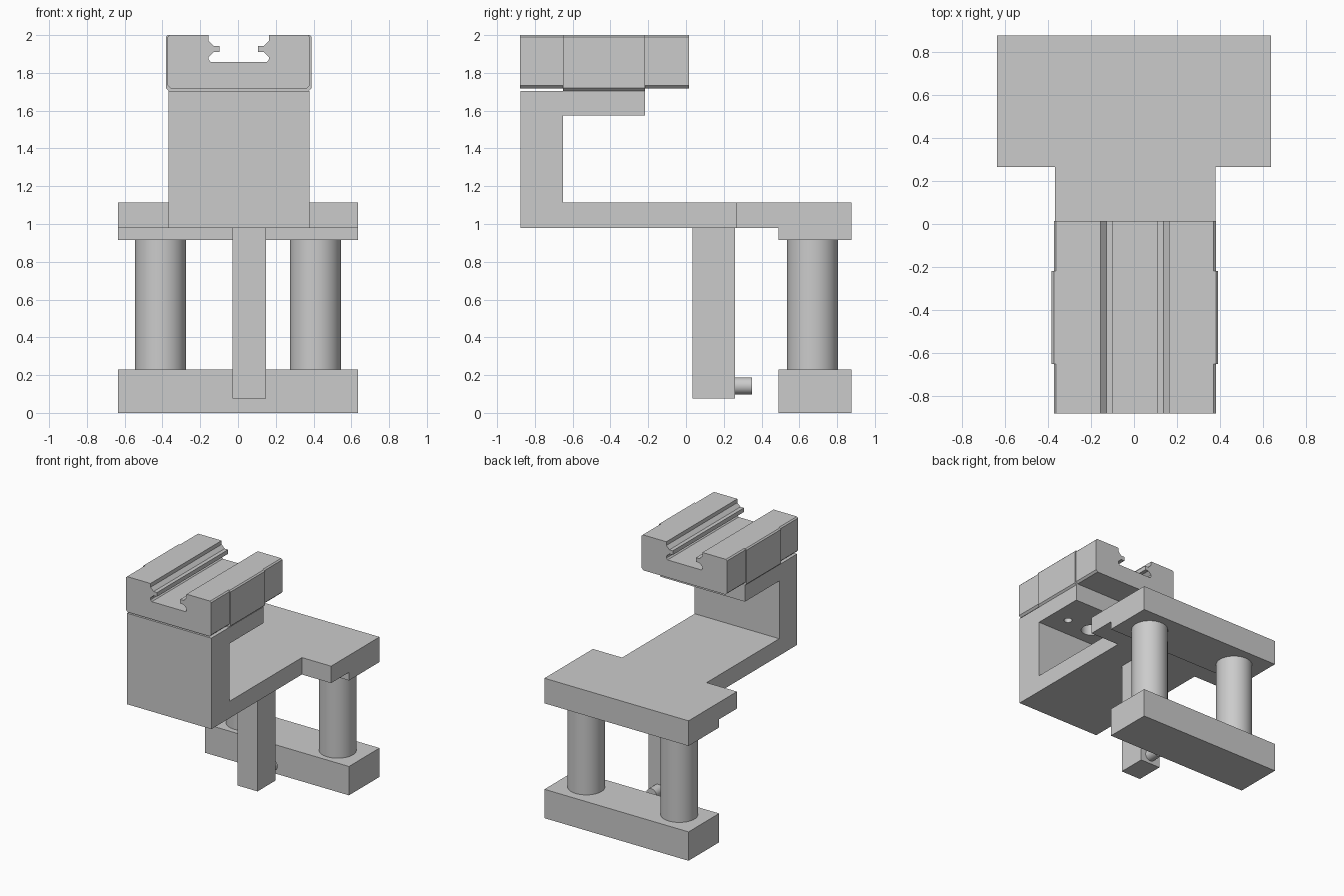
import bpy, bmesh, math
from mathutils import Vector, Matrix

cube = bpy.data.objects.get("Cube")
if cube:
    bpy.data.objects.remove(cube, do_unlink=True)

grey = bpy.data.materials.new("plain grey")
grey.use_nodes = True
colour = (0.6, 0.6, 0.6, 1)
grey.diffuse_color = colour
grey.node_tree.nodes["Principled BSDF"].inputs["Base Color"].default_value = colour


def finish(name, bm):
    bmesh.ops.recalc_face_normals(bm, faces=bm.faces)
    mesh = bpy.data.meshes.new(name)
    bm.to_mesh(mesh)
    bm.free()
    mesh.materials.append(grey)
    obj = bpy.data.objects.new(name, mesh)
    bpy.context.collection.objects.link(obj)
    return obj


def extrude(name, profile, axis, lo, hi):
    """Extrude a profile along x (points are y,z) or y (points are x,z)."""
    bm = bmesh.new()
    at = (lambda a, b: (lo, a, b)) if axis == "x" else (lambda a, b: (a, lo, b))
    face = bm.faces.new([bm.verts.new(at(a, b)) for a, b in profile])
    new = bmesh.ops.extrude_face_region(bm, geom=[face])["geom"]
    shift = Vector((hi - lo, 0, 0)) if axis == "x" else Vector((0, hi - lo, 0))
    bmesh.ops.translate(bm, vec=shift, verts=[v for v in new if isinstance(v, bmesh.types.BMVert)])
    return finish(name, bm)


def box(name, x0, x1, y0, y1, z0, z1):
    return extrude(name, [(y0, z0), (y1, z0), (y1, z1), (y0, z1)], "x", x0, x1)


def cylinder(name, centre, radius, length, axis="z"):
    bm = bmesh.new()
    bmesh.ops.create_cone(bm, cap_ends=True, segments=48, radius1=radius, radius2=radius, depth=length)
    if axis == "y":
        bmesh.ops.rotate(bm, verts=bm.verts, matrix=Matrix.Rotation(math.pi / 2, 3, "X"))
    bmesh.ops.translate(bm, verts=bm.verts, vec=centre)
    obj = finish(name, bm)
    smooth(obj)
    return obj


def smooth(obj):
    bpy.ops.object.select_all(action="DESELECT")
    obj.select_set(True)
    bpy.context.view_layer.objects.active = obj
    bpy.ops.object.shade_smooth_by_angle(angle=math.radians(30))


# C-shaped bracket
bracket = extrude("bracket", [(-0.875, 0.98), (0.265, 0.98), (0.265, 1.115), (-0.65, 1.115),
                              (-0.65, 1.575), (-0.218, 1.575), (-0.218, 1.705), (-0.875, 1.705)],
                  "x", -0.367, 0.378)

# Screw holes in the underside of the upper arm
for name, x, radius in (("left", 0.23, 0.03), ("middle", 0.005, 0.075), ("right", -0.22, 0.03)):
    cutter = cylinder(name + "_hole_cutter", (x, -0.49, 1.6), radius, 0.2)
    cutter.hide_render = True
    cutter.hide_set(True)
    cutter.display_type = "WIRE"
    cut = bracket.modifiers.new(name + "_hole", "BOOLEAN")
    cut.object = cutter
    cut.operation = "DIFFERENCE"
    cut.solver = "EXACT"

# Wide rear plate with a thicker rear edge
extrude("rear_plate", [(0.265, 0.98), (0.49, 0.98), (0.49, 0.915), (0.875, 0.915),
                       (0.875, 1.115), (0.265, 1.115)], "x", -0.635, 0.635)

# Foot bar and columns
box("foot_bar", -0.635, 0.635, 0.49, 0.875, 0, 0.23)
for side, x in (("left", 0.41), ("right", -0.41)):
    cylinder(side + "_column", (x, 0.67, 0.5725), 0.135, 0.685)

# Hanging post and its peg
box("hanging_post", -0.028, 0.148, 0.035, 0.26, 0.075, 0.98)
cylinder("post_peg", (0.06, 0.305, 0.143), 0.045, 0.09, "y")

# Slotted clamp block: half outline mirrored about its centre line
CENTRE = 0.004


def clamp(name, half, bottom, bevel, y0, y1):
    side = [(half - bevel, bottom), (half, bottom + bevel), (half, 1.99), (half - 0.01, 2.0),
            (0.159, 2.0), (0.159, 1.97), (0.132, 1.943), (0.102, 1.943), (0.102, 1.91),
            (0.132, 1.91), (0.159, 1.885), (0.159, 1.87), (0.148, 1.858)]
    outline = [(CENTRE + x, z) for x, z in side] + [(CENTRE - x, z) for x, z in reversed(side)]
    return extrude(name, outline, "y", y0, y1)


clamp("clamp_front", 0.376, 1.718, 0.015, -0.88, -0.65)
clamp("clamp_middle", 0.386, 1.705, 0.015, -0.65, -0.218)
clamp("clamp_rear", 0.376, 1.718, 0.015, -0.218, 0.015)
